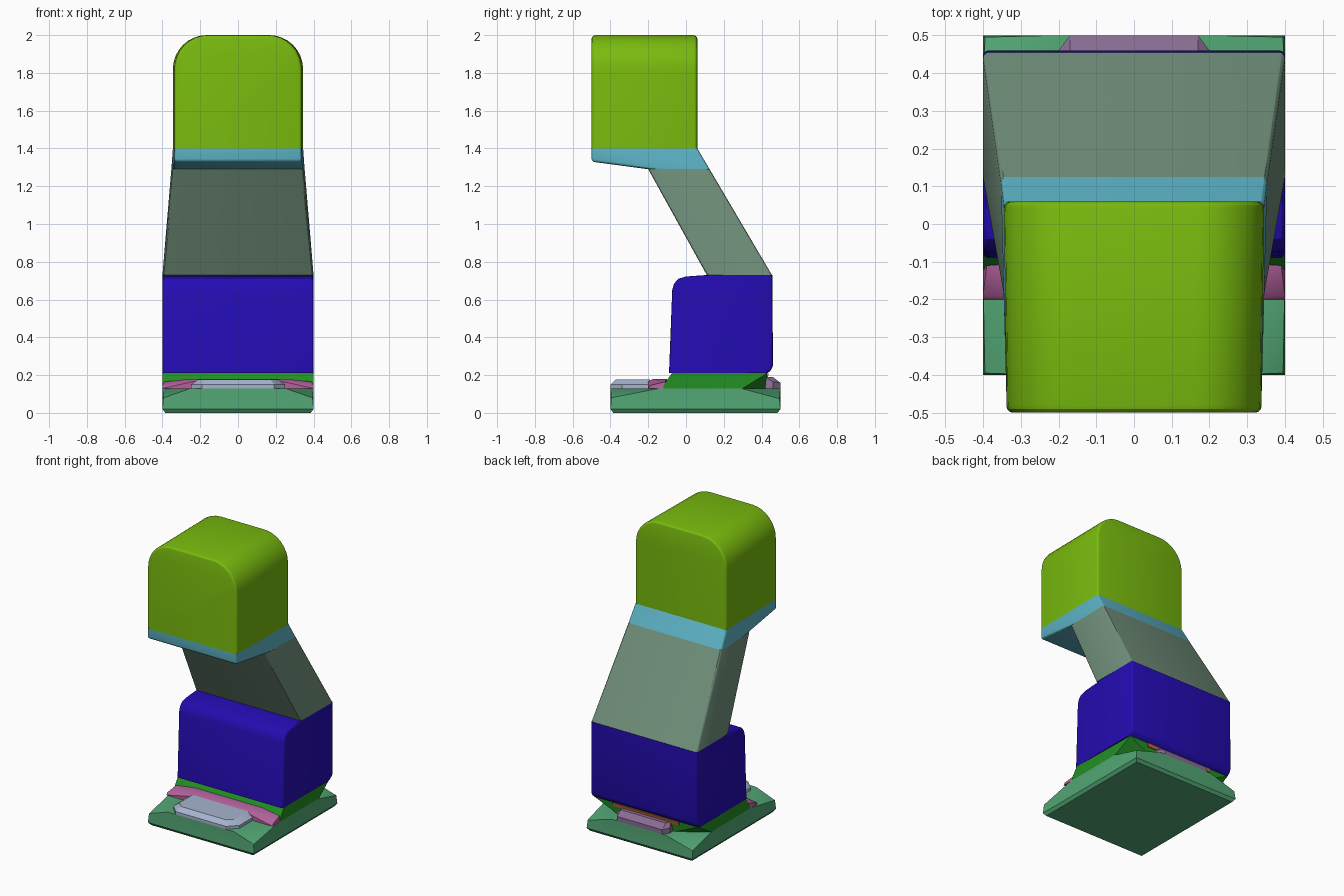
import bpy
import bmesh
from math import sin, cos, pi

cube = bpy.data.objects.get("Cube")
if cube:
    bpy.data.objects.remove(cube, do_unlink=True)


def material(name, r, g, b):
    """Flat material from 0-255 display values, stored linear."""
    col = [((c / 255 + 0.055) / 1.055) ** 2.4 for c in (r, g, b)] + [1]
    mat = bpy.data.materials.new(name)
    mat.use_nodes = True
    mat.diffuse_color = col
    mat.node_tree.nodes["Principled BSDF"].inputs["Base Color"].default_value = col
    return mat


lime = material("lime", 121, 187, 14)
cyan = material("cyan", 93, 180, 198)
sage = material("sage", 114, 145, 124)
blue = material("blue", 36, 12, 180)
leaf = material("leaf green", 34, 142, 36)
jade = material("jade", 82, 166, 116)
pink = material("pink", 178, 97, 155)
lavender = material("lavender", 166, 180, 206)
plum = material("plum", 136, 108, 146)
orange = material("orange", 195, 100, 60)


def hull(name, mat, points, bevel=0, seams=()):
    """Solid mirrored in x; sharp edges are rounded except those lying on a seam height."""
    bm = bmesh.new()
    for x, y, z in points:
        for s in (-1, 1):
            bm.verts.new((s * x, y, z))
    bmesh.ops.convex_hull(bm, input=bm.verts)
    loose = [v for v in bm.verts if not v.link_faces]
    bmesh.ops.delete(bm, geom=loose, context='VERTS')
    bmesh.ops.dissolve_limit(bm, angle_limit=0.02, verts=bm.verts, edges=bm.edges)
    bmesh.ops.recalc_face_normals(bm, faces=bm.faces)
    if bevel:
        sharp = [e for e in bm.edges if e.calc_face_angle(0) > 0.6
                 and not any(all(abs(v.co.z - s) < 0.002 for v in e.verts) for s in seams)]
        bmesh.ops.bevel(bm, geom=sharp, offset=bevel, segments=3, profile=0.5,
                        affect='EDGES', clamp_overlap=True)
    mesh = bpy.data.meshes.new(name)
    bm.to_mesh(mesh)
    bm.free()
    mesh.materials.append(mat)
    obj = bpy.data.objects.new(name, mesh)
    bpy.context.collection.objects.link(obj)
    bpy.ops.object.select_all(action='DESELECT')
    obj.select_set(True)
    bpy.context.view_layer.objects.active = obj
    bpy.ops.object.shade_smooth_by_angle(angle=0.5)
    return obj


# Head: arched front outline carried to the back, slightly wider behind
head = []
R = 0.18
for y, w in ((-0.5, 0.337), (0.06, 0.345)):
    head.append((w, y, 1.4))
    for i in range(9):
        a = i / 8 * pi / 2
        head.append((w - R + R * cos(a), y, 2 - R + R * sin(a)))
hull("head", lime, head, 0.02, [1.4])

# Jaw plate under the head
hull("jaw", cyan, [(0.337, -0.5, 1.4), (0.345, 0.06, 1.4), (0.337, -0.5, 1.33),
                   (0.345, -0.2, 1.29), (0.353, 0.125, 1.29)], 0.015, [1.4, 1.29])

# Leaning neck
hull("neck", sage, [(0.345, -0.2, 1.29), (0.353, 0.125, 1.29),
                    (0.4, 0.11, 0.73), (0.4, 0.455, 0.73)], 0.015, [1.29, 0.73])

# Body box with a rounded front shoulder
side = [(-0.09, 0.21), (-0.073, 0.65), (-0.063, 0.685), (-0.04, 0.71), (0, 0.722),
        (0.11, 0.73), (0.458, 0.73), (0.46, 0.25), (0.452, 0.225), (0.43, 0.21)]
hull("body", blue, [(0.4, y, z) for y, z in side], 0.015, [0.73, 0.21])

# Collar between body and base, rear corners cut away
hull("collar", leaf, [(0.4, -0.12, 0.13), (0.4, 0.3, 0.13), (0.22, 0.42, 0.13),
                      (0.4, -0.12, 0.145), (0.4, -0.075, 0.21), (0.39, 0.43, 0.21)])

# Base slab with sloping top corners
hull("base", jade, [(0.385, -0.385, 0), (0.385, 0.485, 0),
                    (0.4, -0.4, 0.02), (0.4, 0.5, 0.02),
                    (0.395, -0.395, 0.08), (0.395, 0.495, 0.075),
                    (0.25, -0.4, 0.13), (0.4, -0.14, 0.13),
                    (0.4, 0.29, 0.13), (0.2, 0.5, 0.13)])

# Front strip and front pad
hull("front_strip", pink, [(0.4, -0.2, 0.13), (0.4, -0.11, 0.13), (0.4, -0.19, 0.145),
                           (0.39, -0.11, 0.165), (0.24, -0.2, 0.165),
                           (0.25, -0.175, 0.18), (0.25, -0.1, 0.18)])
hull("front_pad", lavender, [(0.19, -0.4, 0.13), (0.25, -0.34, 0.13), (0.25, -0.2, 0.13),
                             (0.19, -0.4, 0.15), (0.25, -0.34, 0.15), (0.25, -0.2, 0.15),
                             (0.17, -0.37, 0.178), (0.21, -0.33, 0.178), (0.21, -0.19, 0.178)])

# Rear pad with a thin strip above it
hull("rear_pad", plum, [(0.2, 0.42, 0.13), (0.2, 0.46, 0.13), (0.17, 0.5, 0.13),
                        (0.17, 0.5, 0.16), (0.2, 0.46, 0.165), (0.17, 0.46, 0.19),
                        (0.18, 0.42, 0.19)])
hull("rear_strip", orange, [(0.25, 0.4, 0.185), (0.25, 0.4, 0.208),
                            (0.25, 0.437, 0.208), (0.25, 0.433, 0.185)])
